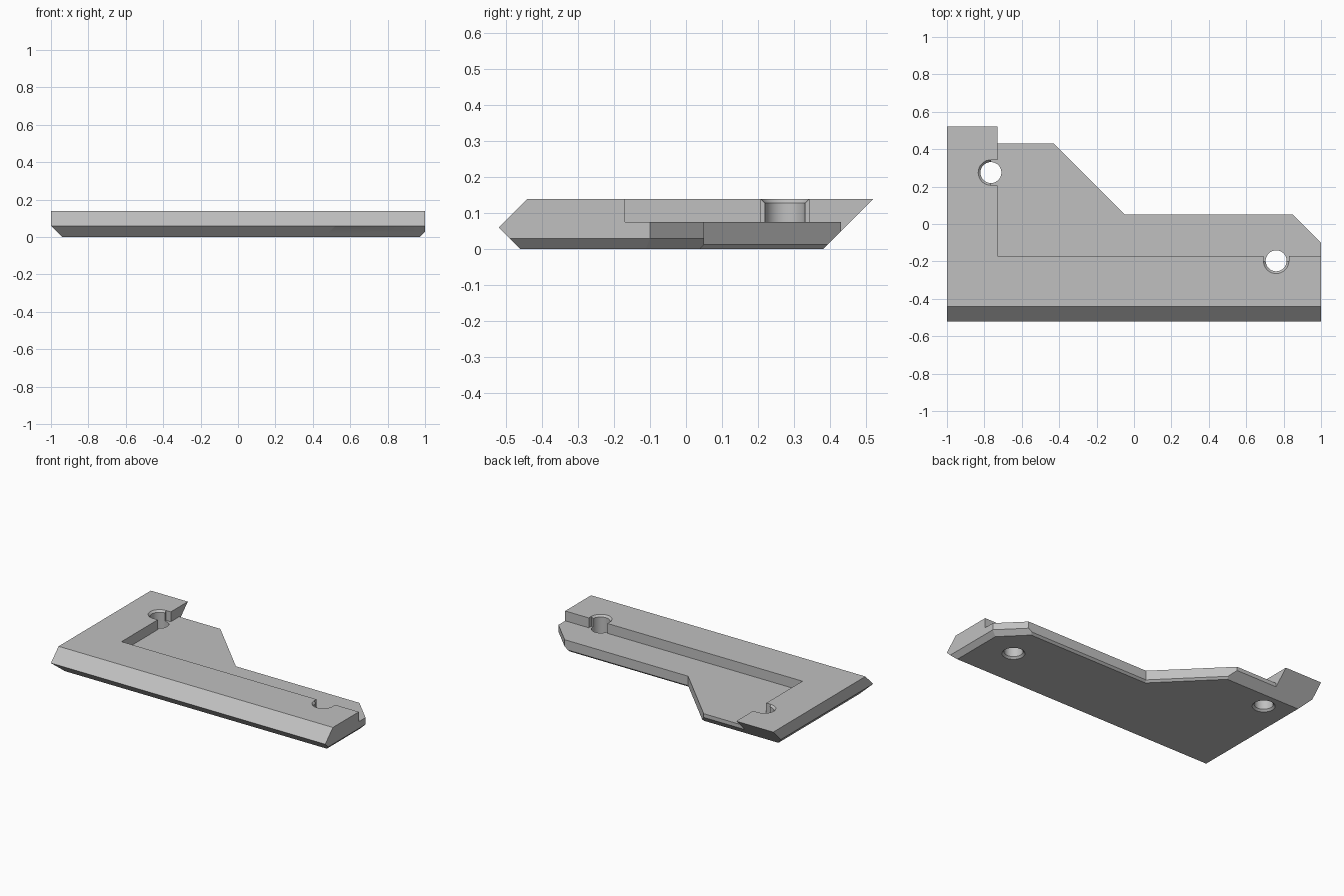
import bpy, bmesh, math
from mathutils import Vector

if "Cube" in bpy.data.objects:
    bpy.data.objects.remove(bpy.data.objects["Cube"])

TOP, FLOOR = 0.14, 0.075   # raised rim and recessed ledge heights
DIAG = math.sqrt(0.5)

grey = bpy.data.materials.new("plain grey")
grey.use_nodes = True
colour = (0.53, 0.53, 0.53, 1)
grey.diffuse_color = colour
grey.node_tree.nodes["Principled BSDF"].inputs["Base Color"].default_value = colour


def make_object(name, bm):
    bmesh.ops.recalc_face_normals(bm, faces=bm.faces)
    mesh = bpy.data.meshes.new(name)
    bm.to_mesh(mesh)
    bm.free()
    obj = bpy.data.objects.new(name, mesh)
    bpy.context.collection.objects.link(obj)
    mesh.materials.append(grey)
    return obj


def box(bm, lo, hi):
    made = bmesh.ops.create_cube(bm, size=1)
    for v in made["verts"]:
        v.co = Vector([(a + b) / 2 + c * (b - a) for a, b, c in zip(lo, hi, v.co)])


def clipped_block(name, height, sides):
    """Block cut by planes; each side is (nx, ny, distance, lower chamfer)."""
    bm = bmesh.new()
    box(bm, (-2, -2, 0), (2, 2, height))
    planes = [((0, -1, 1), 0.58)]              # upper front slope
    common = [(0, -1, 0.52, 0.06), (-1, 0, 1, 0.06)]
    for nx, ny, dist, chamfer in common + sides:
        planes.append(((nx, ny, 0), dist))
        if chamfer:
            planes.append(((nx, ny, -1), dist - chamfer))
    for normal, dist in planes:
        n = Vector(normal)
        geom = bm.verts[:] + bm.edges[:] + bm.faces[:]
        bmesh.ops.bisect_plane(bm, geom=geom, plane_co=n * dist / n.length_squared,
                               plane_no=n, clear_outer=True)
        rim = [e for e in bm.edges if e.is_boundary]
        if rim:
            bmesh.ops.holes_fill(bm, edges=rim)
    return make_object(name, bm)


def bore(name, x, y):
    """Round cutter that flares at both mouths."""
    bm = bmesh.new()
    rings = []
    for r, z in ((0.078, -0.01), (0.056, 0.012), (0.056, 0.128), (0.078, 0.15)):
        rings.append([bm.verts.new((x + r * math.cos(a), y + r * math.sin(a), z))
                      for a in (math.tau * i / 48 for i in range(48))])
    for low, high in zip(rings, rings[1:]):
        for i in range(48):
            j = (i + 1) % 48
            bm.faces.new((low[i], low[j], high[j], high[i]))
    bm.faces.new(rings[0])
    bm.faces.new(rings[-1])
    return make_object(name, bm)


def slot(name, lo, hi):
    bm = bmesh.new()
    box(bm, (*lo, FLOOR), (*hi, 0.2))
    return make_object(name, bm)


def combine(target, other, operation):
    mod = target.modifiers.new(operation.title(), 'BOOLEAN')
    mod.operation, mod.object, mod.solver = operation, other, 'EXACT'
    bpy.context.view_layer.objects.active = target
    bpy.ops.object.modifier_apply(modifier=mod.name)
    bpy.data.objects.remove(other)


right = (1, 0, 1, 0.03)
corner = (DIAG, DIAG, 0.9 * DIAG, 0.03)

# Ledge: long arm and wide end, sharing the concave corner
plate = clipped_block("bracket_plate", FLOOR, [right, corner, (0, 1, 0.05, 0.013)])
wide_end = clipped_block("wide_end", FLOOR, [(DIAG, DIAG, 0, 0.013), (0, 1, 0.43, 0.05)])
# Raised rim: along the front and along one end
front_rim = clipped_block("front_rim", TOP, [right, (0, 1, -0.17, 0)])
end_rim = clipped_block("end_rim", TOP, [(1, 0, -0.73, 0), (0, 1, 0.52, 0.14)])
for part in (wide_end, front_rim, end_rim):
    combine(plate, part, 'UNION')

# Screw holes, opened sideways onto the ledge
for cutter in (slot("end_slot", (-0.765, 0.207), (-0.7, 0.343)),
               slot("front_slot", (0.692, -0.197), (0.828, -0.14)),
               bore("end_bore", -0.765, 0.275),
               bore("front_bore", 0.76, -0.197)):
    combine(plate, cutter, 'DIFFERENCE')

# Tidy flat faces and shade
bm = bmesh.new()
bm.from_mesh(plate.data)
bmesh.ops.remove_doubles(bm, verts=bm.verts, dist=0.0001)
bmesh.ops.dissolve_limit(bm, angle_limit=0.01, verts=bm.verts, edges=bm.edges)
bm.to_mesh(plate.data)
bm.free()
plate.select_set(True)
bpy.context.view_layer.objects.active = plate
bpy.ops.object.shade_smooth_by_angle(angle=math.radians(25))
